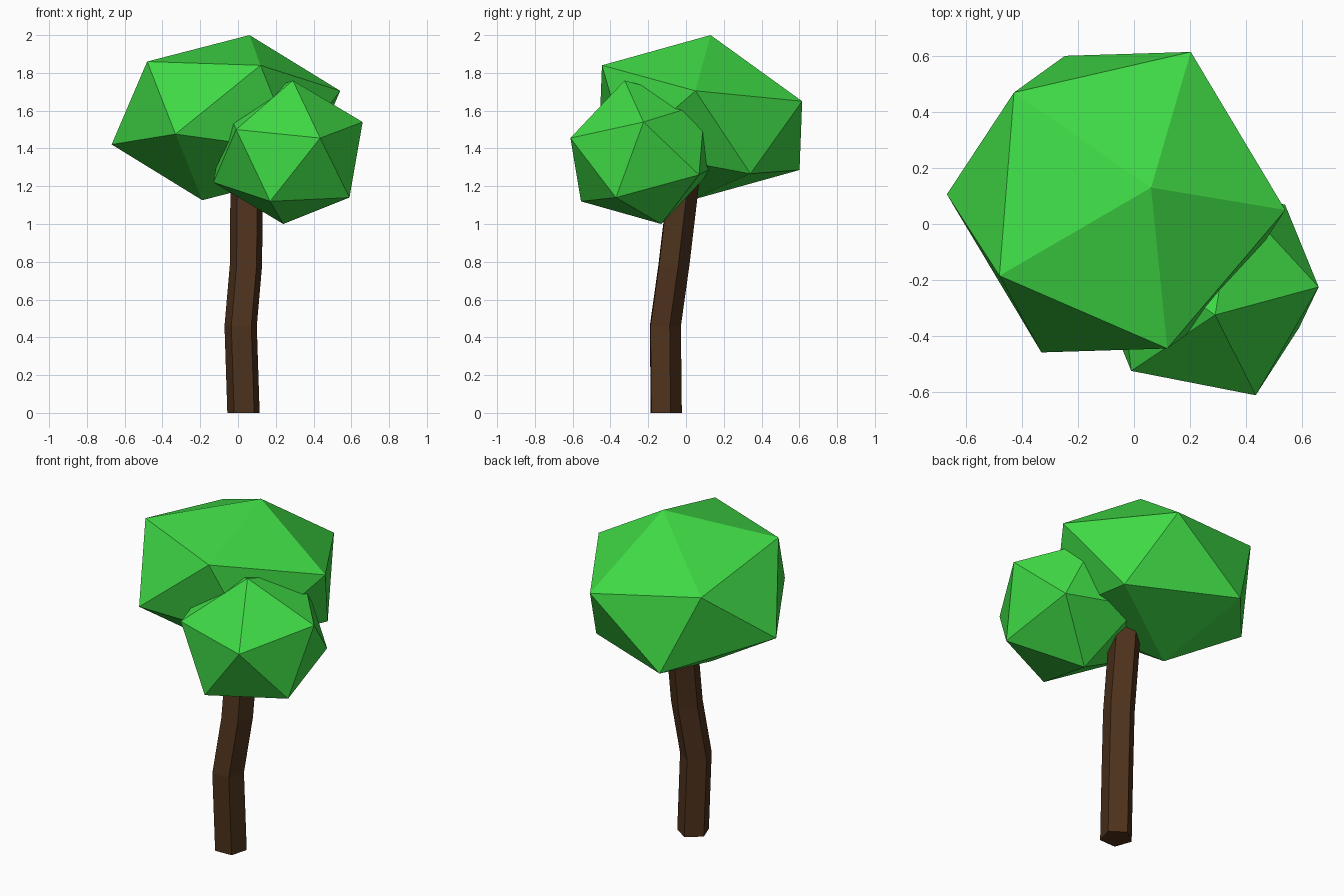
import bpy, bmesh
from math import cos, sin, radians, tau
from mathutils import Vector

if "Cube" in bpy.data.objects:
    bpy.data.objects.remove(bpy.data.objects["Cube"])


def material(name, colour):
    mat = bpy.data.materials.new(name)
    mat.diffuse_color = (*colour, 1)
    mat.use_nodes = True
    mat.node_tree.nodes["Principled BSDF"].inputs["Base Color"].default_value = mat.diffuse_color
    return mat


def finish(name, bm, mat):
    bmesh.ops.recalc_face_normals(bm, faces=bm.faces[:])
    mesh = bpy.data.meshes.new(name)
    bm.to_mesh(mesh)
    bm.free()
    mesh.materials.append(mat)
    obj = bpy.data.objects.new(name, mesh)
    bpy.context.collection.objects.link(obj)
    return obj


def leaf_clump(name, centre, spokes, mat):
    """Squashed, tilted icosahedron: six spokes mirrored through the centre."""
    bm = bmesh.new()
    c = Vector(centre)
    for s in spokes:
        bm.verts.new(c + Vector(s))
        bm.verts.new(c - Vector(s))
    bmesh.ops.convex_hull(bm, input=bm.verts[:])
    return finish(name, bm, mat)


def bent_post(name, path, radius, sides, start, mat):
    """Polygonal rings stacked along a crooked path."""
    bm = bmesh.new()
    rings = []
    for x, y, z in path:
        angles = [start + tau * i / sides for i in range(sides)]
        rings.append([bm.verts.new((x + radius * cos(a), y + radius * sin(a), z))
                      for a in angles])
    for low, high in zip(rings, rings[1:]):
        for i in range(sides):
            j = (i + 1) % sides
            bm.faces.new((low[i], low[j], high[j], high[i]))
    bm.faces.new(rings[0])
    bm.faces.new(rings[-1])
    return finish(name, bm, mat)


leaf = material("leaf green", (0.05, 0.70, 0.06))
bark = material("bark brown", (0.075, 0.032, 0.012))

# Five-sided crooked trunk, its top hidden in the leaves
bent_post("trunk",
          [(0.03, -0.112, 0), (0.015, -0.117, 0.46),
           (0.043, -0.072, 0.78), (0.047, -0.014, 1.27)],
          0.09, 5, radians(92), bark)

# Large upper crown
leaf_clump("large_leaf_clump", (-0.064, 0.078, 1.563),
           [(0.125, 0.052, 0.437), (0.605, -0.028, 0.142),
            (0.267, 0.537, 0.087), (0.183, -0.523, 0.277),
            (-0.417, -0.263, 0.297), (-0.365, 0.392, 0.174)], leaf)

# Smaller crown at the front right
leaf_clump("small_leaf_clump", (0.265, -0.228, 1.38),
           [(0.025, -0.097, 0.38), (-0.275, -0.297, 0.12),
            (0.17, -0.384, 0.075), (0.395, 0.003, 0.16),
            (0.095, 0.328, 0.26), (-0.325, 0.143, 0.24)], leaf)
